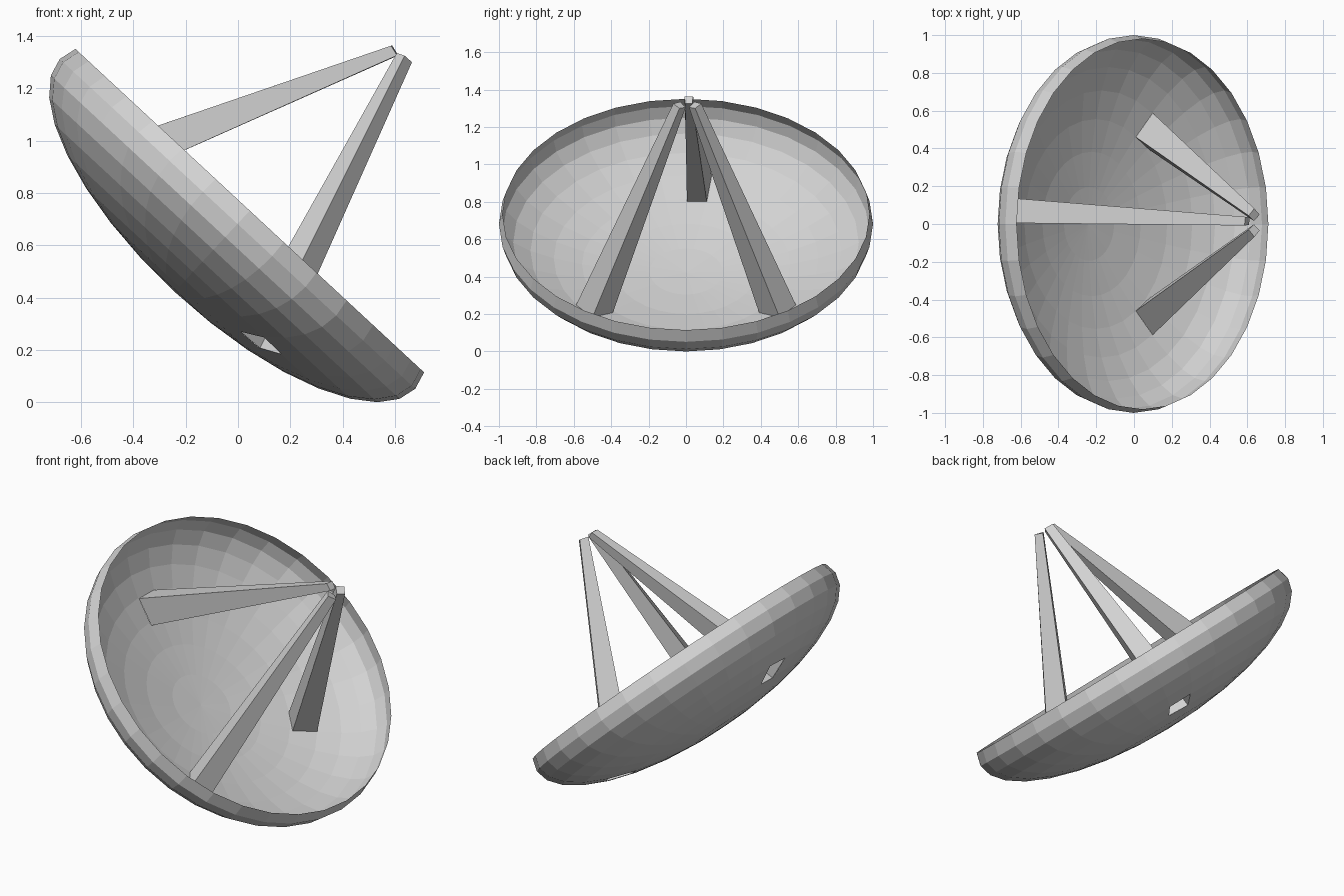
import bpy, bmesh, math
from mathutils import Vector
from mathutils.bvhtree import BVHTree

if "Cube" in bpy.data.objects:
    bpy.data.objects.remove(bpy.data.objects["Cube"])

grey = bpy.data.materials.new("plain grey")
grey.diffuse_color = (0.65, 0.65, 0.65, 1)
grey.use_nodes = True
grey.node_tree.nodes["Principled BSDF"].inputs["Base Color"].default_value = grey.diffuse_color

# Dish frame: rim centre, long slope direction, opening direction
CENTRE = Vector((0.045, 0, 0.7325))
SLOPE = Vector((0.733, 0, -0.680))
FACING = Vector((0.680, 0, 0.733))
SEGMENTS, STEP = 32, math.radians(11.25)
DEPTH = 0.354


def add_object(name, bm):
    mesh = bpy.data.meshes.new(name)
    bm.to_mesh(mesh)
    bm.free()
    mesh.materials.append(grey)
    obj = bpy.data.objects.new(name, mesh)
    bpy.context.collection.objects.link(obj)


# Dish: lower part of a squashed ball, open one ring above its equator
dish = bmesh.new()
rings = []
for r in range(-1, 8):
    lat = r * STEP
    h = -DEPTH * (math.sin(STEP) + math.sin(lat))
    rings.append([dish.verts.new(
        CENTRE + SLOPE * (0.927 * math.cos(lat) * math.cos(s * STEP))
        + Vector((0, math.cos(lat) * math.sin(s * STEP), 0)) + FACING * h)
        for s in range(SEGMENTS)])
pole = dish.verts.new(CENTRE - FACING * DEPTH * (1 + math.sin(STEP)))
for s in range(SEGMENTS):
    t = (s + 1) % SEGMENTS
    for a, b in zip(rings, rings[1:]):
        dish.faces.new((a[s], a[t], b[t], b[s]))
    dish.faces.new((rings[-1][s], rings[-1][t], pole))
bmesh.ops.recalc_face_normals(dish, faces=dish.faces)
surface = BVHTree.FromBMesh(dish)


def strut(name, tip, foot):
    """Hollow tapered strut that ends on the dish, with its opening cut there."""
    tip = [Vector(p) for p in tip]
    base = []
    for t, f in zip(tip, foot):
        aim = Vector(f) - t
        hit = surface.ray_cast(t, aim.normalized())[0]
        base.append(hit if hit else Vector(f))
    bm = bmesh.new()
    top = [bm.verts.new(p) for p in tip]
    low = [bm.verts.new(p) for p in base]
    for i in range(4):
        j = (i + 1) % 4
        bm.faces.new((top[i], top[j], low[j], low[i]))
    bm.faces.new(top)
    middle = sum(base, Vector()) / 4
    inside = (middle + sum(tip, Vector()) / 4) / 2
    bm.normal_update()
    for f in bm.faces:
        if f.normal.dot(f.calc_center_median() - inside) < 0:
            f.normal_flip()
    add_object(name, bm)

    # Opening in the dish along the strut sides
    planes = []
    for i in range(4):
        j = (i + 1) % 4
        n = (base[j] - base[i]).cross(tip[i] - base[i]).normalized()
        if n.dot(middle - base[i]) > 0:
            n.negate()
        planes.append((base[i], n))
    for co, n in planes:
        faces = [f for f in dish.faces
                 if (f.calc_center_median() - middle).length < 0.25]
        geom = set(faces)
        for f in faces:
            geom.update(f.verts)
            geom.update(f.edges)
        bmesh.ops.bisect_plane(dish, geom=list(geom), dist=1e-5,
                               plane_co=co, plane_no=n)
    hole = [f for f in dish.faces
            if (f.calc_center_median() - middle).length < 0.25
            and all((f.calc_center_median() - co).dot(n) < 0 for co, n in planes)]
    bmesh.ops.delete(dish, geom=hole, context='FACES')


# Upper strut
strut("upper_strut",
      [(0.585, -0.008, 1.363), (0.59, 0.038, 1.363), (0.613, 0.033, 1.326), (0.608, -0.005, 1.326)],
      [(-0.62, 0.005, 0.95), (-0.62, 0.135, 0.95), (-0.55, 0.11, 0.81), (-0.55, 0.005, 0.81)])

# Lower pair of struts, mirrored across y, with the back tip a little further out
tip = [(0.607, -0.03, 1.335), (0.637, -0.068, 1.325), (0.665, -0.035, 1.30), (0.635, -0.002, 1.305)]
foot = [(0.01, -0.46, 0.27), (0.10, -0.587, 0.25), (0.175, -0.493, 0.20), (0.085, -0.39, 0.21)]
for name, side, shift in (("front_strut", 1, 0), ("back_strut", -1, 0.014)):
    strut(name, [(x, y * side + shift, z) for x, y, z in tip],
          [(x, y * side, z) for x, y, z in foot])

add_object("dish", dish)
